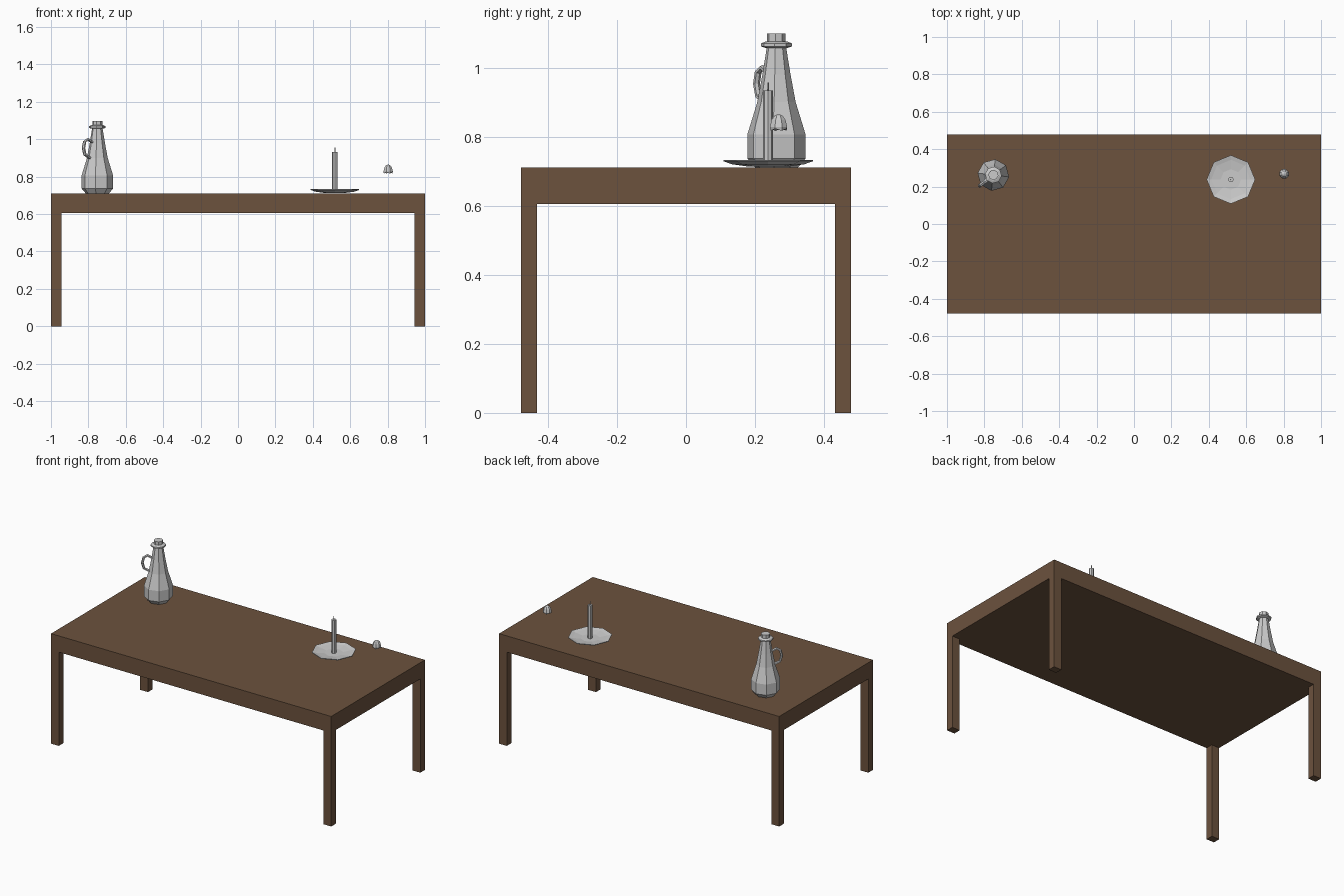
import bpy, bmesh, math
from mathutils import Matrix, Vector

if "Cube" in bpy.data.objects:
    bpy.data.objects.remove(bpy.data.objects["Cube"])


def finish(name, bm, mat=None):
    bmesh.ops.recalc_face_normals(bm, faces=bm.faces)
    me = bpy.data.meshes.new(name)
    bm.to_mesh(me)
    bm.free()
    ob = bpy.data.objects.new(name, me)
    bpy.context.collection.objects.link(ob)
    if mat:
        me.materials.append(mat)
    return ob


def ring(bm, r, z, centre, sides, turn, wave=0):
    vs = []
    for i in range(sides):
        a = turn + math.tau * i / sides
        vs.append(bm.verts.new((centre[0] + r * math.cos(a), centre[1] + r * math.sin(a),
                                z + wave * (i % 2))))
    return vs


def bridge(bm, a, b):
    n = len(a)
    for i in range(n):
        bm.faces.new((a[i], a[(i + 1) % n], b[(i + 1) % n], b[i]))


def lathe(name, profile, centre, sides=8, turn=0.0, wave=0):
    """Faceted solid from (radius, height) pairs; wave scallops the first ring."""
    bm = bmesh.new()
    rings = [ring(bm, r, z, centre, sides, turn, wave if k == 0 else 0)
             for k, (r, z) in enumerate(profile)]
    for a, b in zip(rings, rings[1:]):
        bridge(bm, a, b)
    bm.faces.new(rings[0])
    bm.faces.new(rings[-1])
    return finish(name, bm)


def box(name, lo, hi, mat):
    lo, hi = Vector(lo), Vector(hi)
    bm = bmesh.new()
    bmesh.ops.create_cube(bm, size=1, matrix=Matrix.Translation((lo + hi) / 2)
                          @ Matrix.Diagonal((*(hi - lo), 1)))
    return finish(name, bm, mat)


wood = bpy.data.materials.new("wood")
wood.diffuse_color = (0.15, 0.085, 0.048, 1)
wood.use_nodes = True
wood.node_tree.nodes["Principled BSDF"].inputs["Base Color"].default_value = wood.diffuse_color

# Table
W, D, H, UNDER = 1.0, 0.478, 0.71, 0.605
box("table_top", (-W, -D, UNDER), (W, D, H), wood)
for sx, side in ((-1, "left"), (1, "right")):
    for sy, end in ((-1, "front"), (1, "back")):
        xs = sorted((sx * W, sx * (W - 0.055)))
        ys = sorted((sy * D, sy * (D - 0.047)))
        box(f"{end}_{side}_leg", (xs[0], ys[0], 0), (xs[1], ys[1], UNDER), wood)

# Jug with collar and stopper
jug = (-0.752, 0.262)
turn = math.radians(-7)
lathe("jug_body", [(0.062, H), (0.085, 0.737), (0.085, 0.806), (0.056, 0.9),
                   (0.041, 0.98), (0.028, 1.06)], jug, turn=turn)
lathe("jug_collar", [(0.032, 1.057), (0.045, 1.061), (0.045, 1.07), (0.03, 1.076)], jug, turn=turn)
lathe("jug_neck", [(0.027, 1.072), (0.027, 1.098)], jug, turn=turn)

# Jug handle: square tube swept along an arc in a radial plane
bm = bmesh.new()
a = math.radians(218)
out, side, up = Vector((math.cos(a), math.sin(a), 0)), Vector((-math.sin(a), math.cos(a), 0)), Vector((0, 0, 1))
path = [(0.036, 0.985), (0.065, 1.0), (0.086, 0.987), (0.094, 0.953), (0.084, 0.917), (0.052, 0.9)]
loops = []
for i, (r, z) in enumerate(path):
    p, q = path[max(i - 1, 0)], path[min(i + 1, len(path) - 1)]
    t = (out * (q[0] - p[0]) + up * (q[1] - p[1])).normalized()
    n = t.cross(side)
    c = Vector((*jug, 0)) + out * r + up * z
    loops.append([bm.verts.new(c + n * 0.008 * math.cos(k * math.tau / 6)
                               + side * 0.011 * math.sin(k * math.tau / 6)) for k in range(6)])
for p, q in zip(loops, loops[1:]):
    bridge(bm, p, q)
bm.faces.new(loops[0])
bm.faces.new(loops[-1])
finish("jug_handle", bm)

# Candle on a dish
dish = (0.518, 0.238)
lathe("dish", [(0.055, 0.713), (0.105, 0.72), (0.13, 0.729), (0.13, 0.733),
               (0.105, 0.727), (0.055, 0.72)], dish)
lathe("candle", [(0.0145, 0.718), (0.0145, 0.933)], dish)
lathe("wick", [(0.003, 0.93), (0.002, 0.957)], dish, sides=4)

# Small scalloped cap beside the candle
lathe("cap", [(0.025, 0.817, ), (0.027, 0.828), (0.022, 0.848), (0.013, 0.86), (0.005, 0.864)],
      (0.803, 0.268), turn=math.radians(22.5), wave=0.006)
